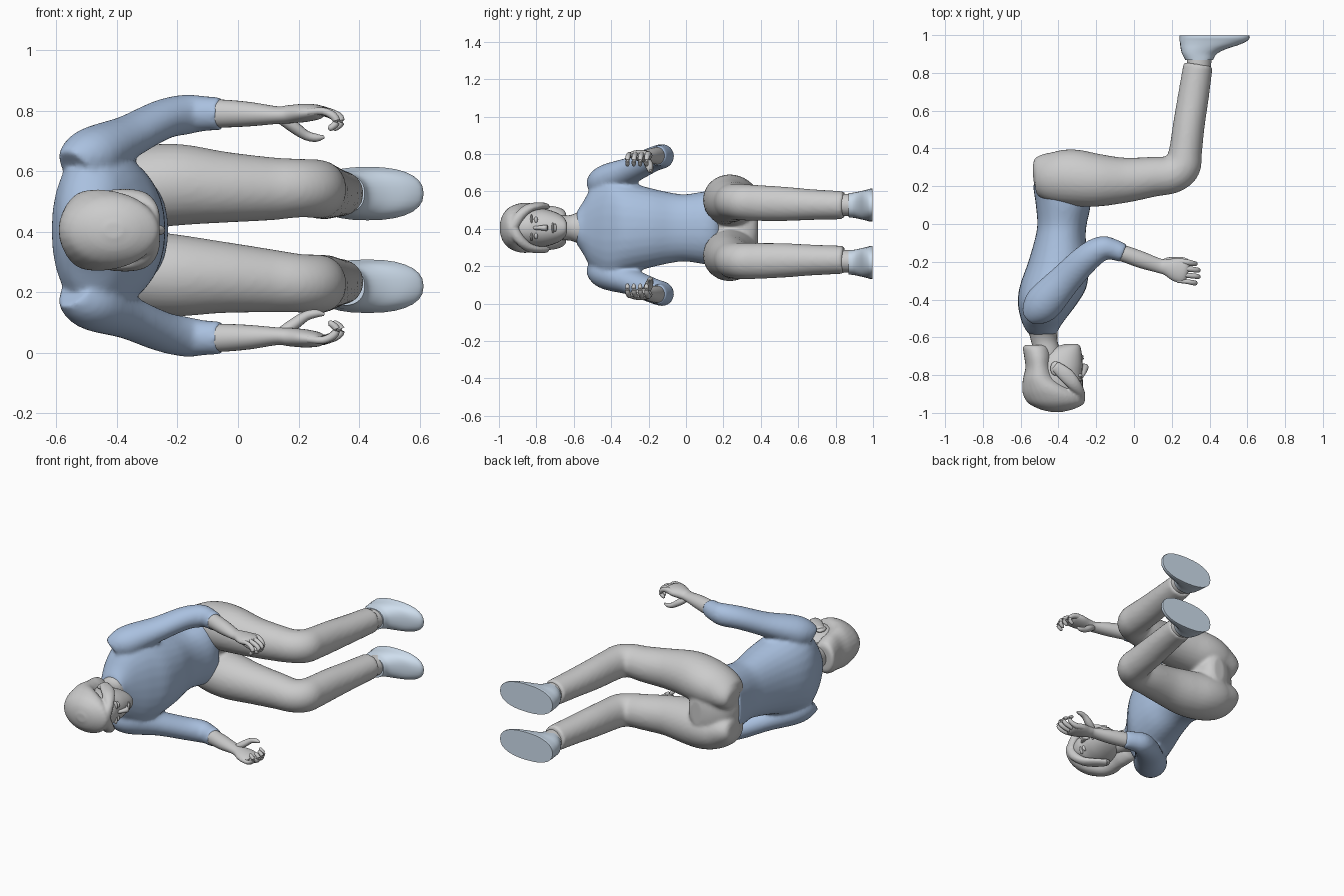
import bpy, math
from mathutils import Vector

def material(name, rgb):
    m = bpy.data.materials.new(name)
    m.diffuse_color = (*rgb, 1)
    return m

BLUE = material("blue_cloth", (0.40, 0.53, 0.74))
PALE = material("pale_blue", (0.62, 0.73, 0.85))

def resample(secs, steps):
    # Catmull-Rom through the section values
    p = [Vector(s) for s in secs]
    p = [p[0] * 2 - p[1]] + p + [p[-1] * 2 - p[-2]]
    out = []
    for i in range(1, len(p) - 2):
        a, b, c, d = p[i - 1:i + 3]
        for k in range(steps):
            t = k / steps
            out.append(0.5 * (2 * b + (c - a) * t + (2 * a - 5 * b + 4 * c - d) * t * t
                              + (3 * b - a - 3 * c + d) * t ** 3))
    return out + [p[-2]]

def loft(name, secs, mat=None, axis=None, n=28, steps=5, power=1.0):
    # sections are (x, y, z, radius in the xy plane, radius along z)
    s = resample(secs, steps)
    verts, faces = [], []
    for i, q in enumerate(s):
        c = Vector(q[:3])
        t = Vector(axis) if axis else (Vector(s[min(i + 1, len(s) - 1)][:3]) - Vector(s[max(i - 1, 0)][:3])).normalized()
        u = Vector((0, 0, 1)).cross(t).normalized()
        v = t.cross(u)
        for k in range(n):
            w = 2 * math.pi * k / n
            co, si = math.cos(w), math.sin(w)
            verts.append(c + u * max(q[3], .002) * math.copysign(abs(co) ** power, co)
                         + v * max(q[4], .002) * math.copysign(abs(si) ** power, si))
    for i in range(len(s) - 1):
        for k in range(n):
            j = (k + 1) % n
            faces.append((i * n + k, i * n + j, (i + 1) * n + j, (i + 1) * n + k))
    faces.append(tuple(range(n))[::-1])
    faces.append(tuple(range((len(s) - 1) * n, len(s) * n)))
    me = bpy.data.meshes.new(name)
    me.from_pydata(verts, [], faces)
    ob = bpy.data.objects.new(name, me)
    bpy.context.collection.objects.link(ob)
    if mat:
        me.materials.append(mat)
    bpy.ops.object.select_all(action='DESELECT')
    bpy.context.view_layer.objects.active = ob
    ob.select_set(True)
    bpy.ops.object.shade_smooth_by_angle(angle=math.radians(50))
    return ob

def stack(name, rows, mat=None, zc=0.405, power=1.0):
    # rows are (y, x min, x max, half width in z)
    secs = [((x0 + x1) / 2, y, zc, (x1 - x0) / 2, h) for y, x0, x1, h in rows]
    return loft(name, secs, mat, axis=(0, 1, 0), power=power)

def fuse(name, obs, voxel=0.011, smooth=6):
    bpy.ops.object.select_all(action='DESELECT')
    for o in obs:
        o.select_set(True)
    bpy.context.view_layer.objects.active = obs[0]
    bpy.ops.object.join()
    ob = obs[0]
    ob.name = name
    m = ob.modifiers.new("remesh", 'REMESH')
    m.mode, m.voxel_size, m.use_smooth_shade = 'VOXEL', voxel, True
    m = ob.modifiers.new("smooth", 'SMOOTH')
    m.iterations, m.factor = smooth, 0.5
    return ob

def blob(name, loc, size):
    x, y, z = loc
    a, b, c = size
    return loft(name, [(x, y + b * math.sin(w), z, a * math.cos(w), c * math.cos(w))
                       for w in [math.radians(d) for d in (-88, -60, -30, 0, 30, 60, 88)]],
                axis=(0, 1, 0), n=16, steps=2)

def sided(rows, side):
    # rows are (x, y, middle z, offset from the middle, radius, z radius)
    return [(x, y, m + side * o, a, b) for x, y, m, o, a, b in rows]

# shirt: torso and both sleeves
shirt = [stack("torso", [
    (-.585, -.555, -.41, .085), (-.55, -.58, -.395, .14), (-.50, -.60, -.36, .22), (-.42, -.615, -.30, .275),
    (-.33, -.605, -.25, .25), (-.2, -.56, -.24, .215), (-.08, -.525, -.255, .188), (0, -.512, -.25, .18),
    (.1, -.52, -.23, .195), (.17, -.53, -.25, .20), (.215, -.535, -.33, .19)], BLUE, power=0.92)]
for side in (1, -1):
    shirt.append(loft("sleeve", sided([
        (-.53, -.47, .41, .19, .07, .09), (-.48, -.42, .41, .245, .10, .09), (-.36, -.29, .415, .30, .085, .07),
        (-.25, -.18, .42, .35, .075, .066), (-.17, -.13, .42, .367, .066, .066),
        (-.11, -.135, .42, .37, .056, .058), (-.055, -.155, .42, .37, .05, .055)], side), BLUE))
fuse("shirt", shirt)

# trousers: pelvis and both legs
pants = [stack("pelvis", [(.12, -.49, -.28, .15), (.2, -.525, -.25, .18), (.3, -.505, -.25, .16),
                          (.36, -.44, -.27, .13), (.385, -.38, -.30, .08)], zc=0.4)]
for side in (1, -1):
    pants.append(loft("leg", sided([
        (-.53, .265, .405, .10, .06, .05), (-.50, .265, .405, .105, .105, .085), (-.42, .25, .405, .125, .138, .12),
        (-.32, .245, .405, .142, .15, .135), (-.2, .232, .405, .15, .141, .135), (-.05, .232, .398, .149, .12, .118),
        (.1, .25, .39, .152, .106, .105), (.2, .262, .387, .157, .10, .097), (.255, .305, .385, .157, .098, .097),
        (.272, .38, .383, .155, .088, .096), (.29, .52, .382, .151, .084, .092), (.315, .68, .381, .148, .082, .082),
        (.34, .845, .38, .146, .078, .075)], side)))
fuse("trousers", pants)

for side, tag in ((1, "left"), (-1, "right")):
    # ankle and shoe
    fz = 0.373 + side * 0.153
    stack(tag + "_ankle", [(.80, .275, .405, .06), (.86, .28, .41, .06), (.90, .28, .42, .06)], zc=.377 + side * .15)
    stack(tag + "_shoe", [(.868, .272, .418, .064), (.90, .255, .438, .068), (.925, .248, .485, .073),
                          (.95, .244, .56, .079), (.97, .242, .60, .084), (.985, .242, .612, .088),
                          (.997, .242, .612, .088)], PALE, zc=fz, power=0.85)
    # forearm and palm
    loft(tag + "_forearm", sided([
        (-.12, -.14, .42, .37, .043, .046), (-.05, -.158, .42, .37, .044, .046), (.04, -.19, .42, .368, .044, .04),
        (.13, -.22, .42, .365, .038, .029), (.17, -.228, .42, .368, .043, .03), (.22, -.24, .42, .372, .062, .03),
        (.265, -.252, .42, .375, .062, .024), (.285, -.257, .42, .373, .045, .012)], side))
    # curled fingers and thumb
    for i in range(4):
        y = -.197 - .034 * i
        r = 1.15 - .1 * i
        tip = .025 if i in (1, 2) else .01
        loft(f"{tag}_finger_{i + 1}", sided([
            (.23, y, .42, .375, .014 * r, .014 * r), (.28, y - .006, .42, .378, .0145 * r, .0145 * r),
            (.305 + tip, y - .012, .42, .362, .0135, .0135), (.315 + tip, y - .014, .42, .34, .012, .012),
            (.295 + tip, y - .014, .42, .322, .010, .010), (.288 + tip, y - .014, .42, .319, .003, .003)],
            side), n=12, steps=3)
    loft(tag + "_thumb", sided([
        (.14, -.215, .42, .355, .02, .018), (.185, -.20, .42, .325, .024, .02), (.225, -.192, .42, .298, .017, .016),
        (.26, -.19, .42, .29, .014, .013), (.285, -.19, .42, .293, .005, .005)], side), n=12, steps=3)

# neck
stack("neck", [(-.53, -.57, -.40, .11), (-.575, -.557, -.405, .085), (-.62, -.545, -.405, .068),
               (-.68, -.53, -.39, .066), (-.74, -.53, -.40, .066)][::-1])

# face with nose, lips, eyes and ears
stack("face", [(-.95, -.48, -.33, .05), (-.91, -.52, -.285, .088), (-.85, -.53, -.27, .102), (-.80, -.53, -.274, .105),
               (-.75, -.52, -.272, .10), (-.70, -.49, -.275, .085), (-.665, -.45, -.28, .066),
               (-.645, -.40, -.287, .045), (-.635, -.36, -.30, .02)], power=0.95)
loft("nose", [(-.29, -.825, .405, .012, .01), (-.268, -.79, .405, .014, .011), (-.257, -.76, .405, .016, .015),
              (-.262, -.743, .405, .013, .016), (-.28, -.738, .405, .006, .008)], axis=(0, 1, 0), n=16)
blob("upper_lip", (-.277, -.712, .405), (.013, .007, .028))
blob("lower_lip", (-.28, -.70, .405), (.013, .008, .024))
for side, tag in ((1, "left"), (-1, "right")):
    blob(tag + "_eye", (-.288, -.802, .405 + side * .042), (.016, .010, .019))
    blob(tag + "_brow", (-.285, -.826, .405 + side * .045), (.015, .007, .027))
    blob(tag + "_ear", (-.415, -.765, .405 + side * .112), (.028, .038, .014))

# hair: crown and back, with side-swept locks framing the face
hair = [stack("crown", [
    (-.64, -.575, -.46, .075), (-.655, -.588, -.445, .098), (-.70, -.582, -.435, .115), (-.76, -.575, -.43, .122),
    (-.82, -.588, -.40, .131), (-.87, -.592, -.32, .134), (-.91, -.585, -.268, .126), (-.95, -.558, -.265, .106),
    (-.98, -.50, -.32, .07), (-.995, -.44, -.38, .025)][::-1])]
for side in (1, -1):
    hair.append(loft("lock", sided([
        (-.285, -.935, .405, -.01, .026, .03), (-.285, -.895, .405, .055, .026, .028), (-.315, -.85, .405, .10, .035, .024),
        (-.36, -.80, .405, .116, .04, .02), (-.42, -.75, .405, .116, .03, .018)], side), n=16))
fuse("hair", hair, voxel=0.007, smooth=4)
